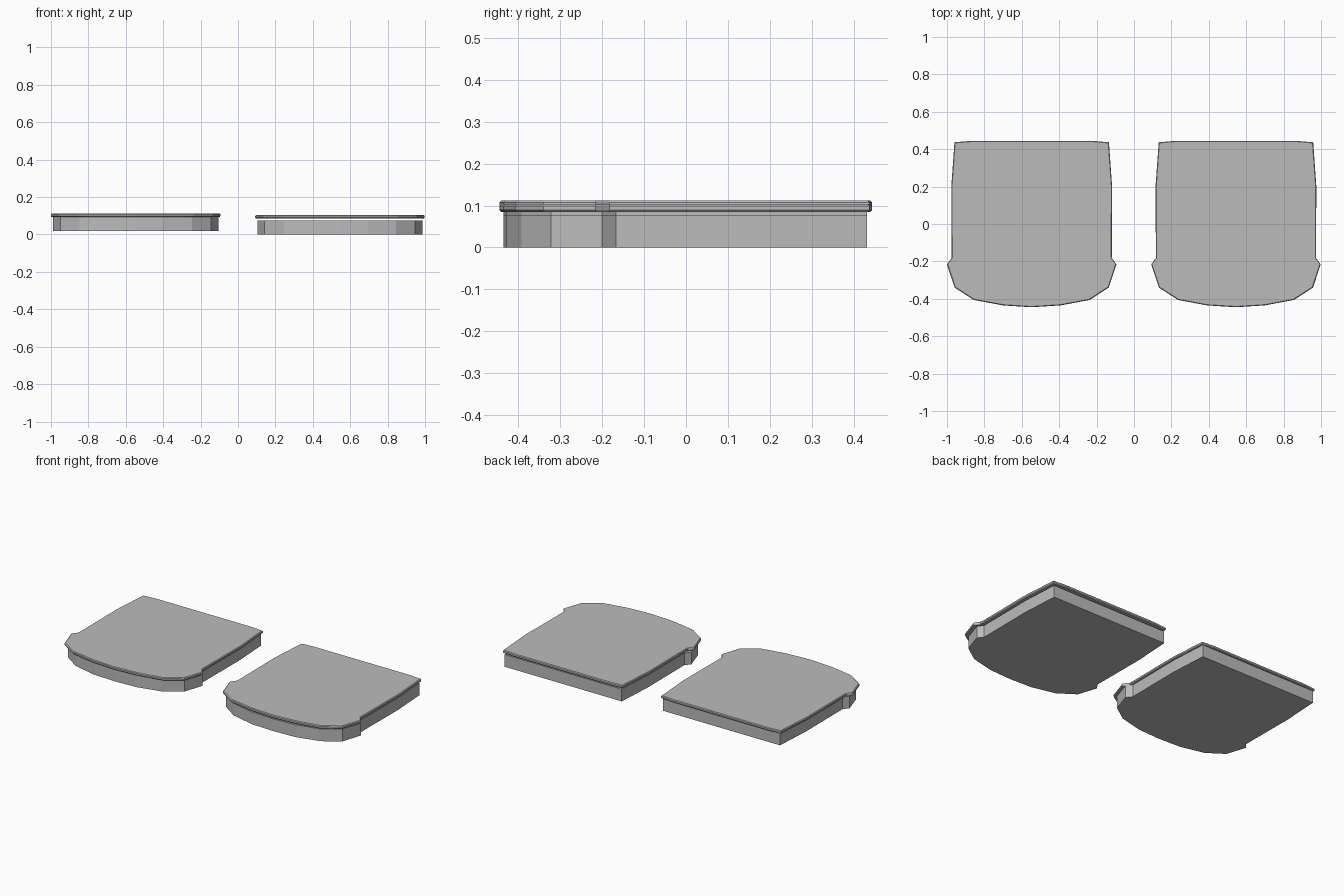
import bpy
import bmesh

cube = bpy.data.objects.get("Cube")
if cube:
    bpy.data.objects.remove(cube, do_unlink=True)

grey = bpy.data.materials.new("grey_fabric")
grey.use_nodes = True
colour = (0.5, 0.5, 0.5, 1)
grey.diffuse_color = colour
grey.node_tree.nodes["Principled BSDF"].inputs["Base Color"].default_value = colour

# Half outlines from the front centre round to the back centre
LIP = [(0, -0.445), (0.155, -0.435), (0.31, -0.406), (0.412, -0.34),
       (0.453, -0.216), (0.428, -0.183), (0.43, 0.2), (0.413, 0.437), (0.33, 0.444)]
BODY = [(0, -0.435), (0.15, -0.428), (0.3, -0.392), (0.402, -0.322),
        (0.442, -0.2), (0.416, -0.167), (0.418, 0.2), (0.404, 0.432)]


def slab(name, half, centre, levels):
    """Loft a mirrored outline through (height, inset) levels and cap both ends."""
    outline = half + [(-x, y) for x, y in reversed(half) if x > 0]
    bm = bmesh.new()
    rings = []
    for z, inset in levels:
        scale = 1 - inset / 0.44
        rings.append([bm.verts.new((centre + x * scale, y * scale, z)) for x, y in outline])
    n = len(outline)
    for low, high in zip(rings, rings[1:]):
        for i in range(n):
            j = (i + 1) % n
            bm.faces.new((low[i], low[j], high[j], high[i]))
    bm.faces.new(rings[0][::-1])
    bm.faces.new(rings[-1])
    bmesh.ops.recalc_face_normals(bm, faces=bm.faces)
    mesh = bpy.data.meshes.new(name)
    bm.to_mesh(mesh)
    bm.free()
    mesh.materials.append(grey)
    obj = bpy.data.objects.new(name, mesh)
    bpy.context.collection.objects.link(obj)


def cushion(side, centre, base, body_top, lip_base, lip_top):
    slab(side + "_cushion_body", BODY, centre, [(base, 0), (body_top, 0)])
    # Rounded edge piping with the flat seat panel on top
    step = (lip_top - lip_base) / 4
    slab(side + "_cushion_top", LIP, centre,
         [(lip_base, 0.004), (lip_base + step, 0), (lip_top - step, 0), (lip_top, 0.004)])


cushion("left", 0.545, 0, 0.076, 0.085, 0.104)
cushion("right", -0.547, 0.018, 0.094, 0.094, 0.112)
